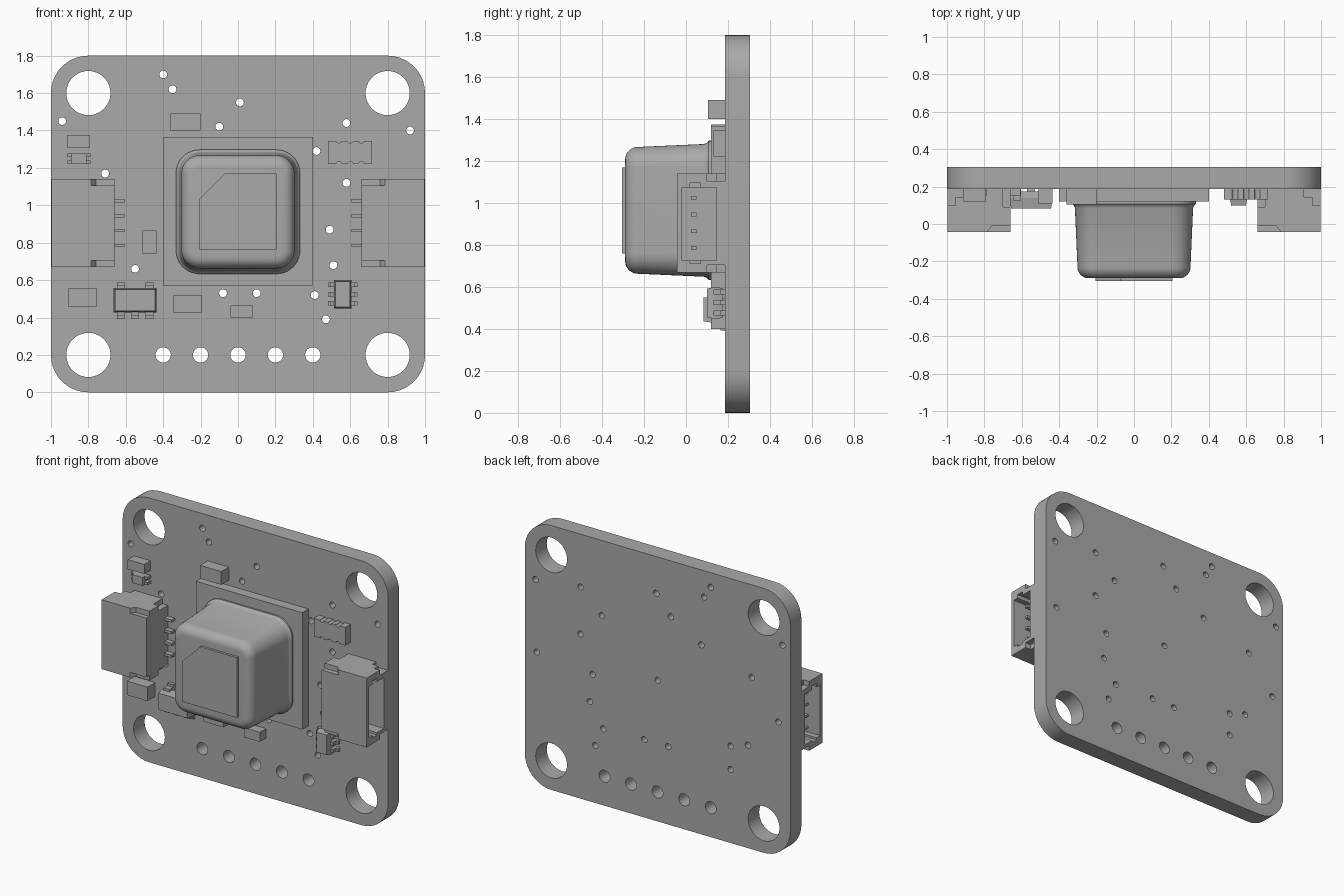
import bpy, bmesh, math
from mathutils import Vector

cube = bpy.data.objects.get("Cube")
if cube:
    bpy.data.objects.remove(cube, do_unlink=True)

grey = bpy.data.materials.new("plain grey")
grey.use_nodes = True
grey.diffuse_color = (0.4, 0.4, 0.4, 1)
grey.node_tree.nodes["Principled BSDF"].inputs["Base Color"].default_value = (0.4, 0.4, 0.4, 1)

BOARD = 0.187   # front face of the board
BACK = 0.306


def finish(name, bm, smooth=None):
    bmesh.ops.recalc_face_normals(bm, faces=bm.faces)
    mesh = bpy.data.meshes.new(name)
    bm.to_mesh(mesh)
    bm.free()
    mesh.materials.append(grey)
    obj = bpy.data.objects.new(name, mesh)
    bpy.context.collection.objects.link(obj)
    if smooth:
        shade(obj, smooth)
    return obj


def activate(obj):
    bpy.ops.object.select_all(action='DESELECT')
    obj.select_set(True)
    bpy.context.view_layer.objects.active = obj


def shade(obj, degrees):
    activate(obj)
    bpy.ops.object.shade_smooth_by_angle(angle=math.radians(degrees))


def loft(bm, rings):
    """Skin a stack of equal point rings and cap both ends."""
    loops = [[bm.verts.new(p) for p in ring] for ring in rings]
    for a, b in zip(loops, loops[1:]):
        for i in range(len(a)):
            j = (i + 1) % len(a)
            bm.faces.new((a[i], a[j], b[j], b[i]))
    bm.faces.new(loops[0])
    bm.faces.new(loops[-1])


def plate(name, pts, y0, y1):
    """Outline in x, z pushed along y."""
    bm = bmesh.new()
    loft(bm, [[(x, y, z) for x, z in pts] for y in (y0, y1)])
    return finish(name, bm)


def slab(name, pts, z0, z1):
    """Outline in x, y pushed along z."""
    bm = bmesh.new()
    loft(bm, [[(x, y, z) for x, y in pts] for z in (z0, z1)])
    return finish(name, bm)


def box(name, x0, x1, z0, z1, y0, y1=BOARD):
    return plate(name, [(x0, z0), (x1, z0), (x1, z1), (x0, z1)], y0, y1)


def rounded(cx, cz, hx, hz, r, steps=10):
    pts = []
    for k, (sx, sz) in enumerate([(1, 1), (-1, 1), (-1, -1), (1, -1)]):
        for i in range(steps + 1):
            a = math.pi / 2 * (k + i / steps)
            pts.append((cx + sx * (hx - r) + r * math.cos(a),
                        cz + sz * (hz - r) + r * math.sin(a)))
    return pts


def cut(obj, cutter):
    cutter.hide_render = True
    mod = obj.modifiers.new("cut", 'BOOLEAN')
    mod.operation = 'DIFFERENCE'
    mod.solver = 'EXACT'
    mod.object = cutter
    activate(obj)
    bpy.ops.object.modifier_apply(modifier=mod.name)
    bpy.data.objects.remove(cutter, do_unlink=True)


# Circuit board with mounting, header and via holes
board = plate("circuit_board", rounded(0, 0.9, 1, 0.9, 0.2), BOARD, BACK)
holes = [(sx * 0.8, z, 0.118, 40) for sx in (-1, 1) for z in (0.2, 1.6)]
holes += [(0.2 * i, 0.2, 0.041, 24) for i in range(-2, 3)]
vias = [(-.4, 1.7), (-.35, 1.62), (.01, 1.55), (-.1, 1.42), (-.94, 1.45), (.58, 1.44),
        (.92, 1.4), (.42, 1.29), (-.71, 1.17), (.58, 1.12), (.49, .87), (.51, .68),
        (-.55, .66), (-.08, .53), (.1, .53), (.41, .52), (.47, .39), (0, .96),
        (-.33, 1.29), (-.91, .92), (-.68, .7), (-.55, .5), (.91, .91)]
holes += [(x, z, 0.021, 14) for x, z in vias]
bm = bmesh.new()
for x, z, r, n in holes:
    ring = [(x + r * math.cos(math.tau * i / n), z + r * math.sin(math.tau * i / n)) for i in range(n)]
    loft(bm, [[(px, y, pz) for px, pz in ring] for y in (0.1, 0.4)])
cut(board, finish("hole_cutter", bm))
shade(board, 30)

# Sensor: square base, tapered can with rounded edges, raised window
MID = 0.965
box("sensor_base", -0.4, 0.4, 0.57, 1.365, 0.12)
profile = [(0.12, 0.332), (0.108, 0.332), (0.1, 0.322), (0.085, 0.316)]
for i in range(9):
    a = math.pi / 2 * i / 8
    profile.append((-0.23 - 0.06 * math.sin(a), 0.242 + 0.06 * math.cos(a)))
bm = bmesh.new()
loft(bm, [[(x, y, z) for x, z in rounded(0, MID, h, h, max(0.05, h - 0.205))] for y, h in profile])
finish("sensor_can", bm, 35)
w = 0.205
plate("sensor_window", [(-w, MID - w), (w, MID - w), (w, MID + w), (-w + 0.135, MID + w),
                        (-w, MID + w - 0.135)], -0.306, -0.28)

# Side connectors: open shell, stepped side ribs, contacts
for side, s in (("left", 1), ("right", -1)):
    shell = box(side + "_connector_shell", s * 0.66, s * 0.998, 0.704, 1.106, -0.042)
    cut(shell, box("cavity_cutter", s * 0.72, s * 1.1, 0.727, 1.073, -0.018, 0.145))
    cut(shell, box("key_cutter", s * 0.8, s * 1.1, 0.712, 1.098, 0.02, 0.07))
    rib = [(.998, -.042), (.785, -.042), (.76, -.01), (.66, -.01), (.66, .09), (.7, .09), (.7, BOARD),
           (.91, BOARD), (.91, .145), (.955, .145), (.955, .1), (.998, .1)]
    for label, z in (("lower", 0.669), ("upper", 1.106)):
        slab(side + "_connector_" + label + "_rib", [(s * x, y) for x, y in rib], z, z + 0.035)
    for i in range(4):
        z = 0.785 + 0.08 * i
        box(side + "_solder_pin", s * 0.607, s * 0.67, z - 0.009, z + 0.009, 0.152)
        box(side + "_contact_pin", s * 0.7, s * 0.94, z - 0.009, z + 0.009, 0.025, 0.05)

# Plain chip components
for x0, x1, z0, z1, y in [(-.36, -.2, 1.4, 1.49, .105), (-.915, -.79, 1.31, 1.375, .12),
                          (-.51, -.435, .74, .865, .11), (-.91, -.755, .46, .555, .105),
                          (-.345, -.195, .425, .52, .12), (-.04, .08, .4, .465, .12)]:
    box("chip", x0, x1, z0, z1, y)

# Small diode with corner leads
box("diode_body", -0.89, -0.81, 1.22, 1.277, 0.13)
for x in (-0.912, -0.812):
    for z in (1.222, 1.258):
        box("diode_lead", x, x + 0.024, z, z + 0.018, 0.15)

# Resistor array with scalloped long edges
lower, upper = [(0.48, 1.222)], [(0.48, 1.345)]
for i in range(3):
    cx = 0.54 + 0.06 * i
    for j in range(7):
        a = math.pi * j / 6
        dx, dz = -0.015 * math.cos(a), 0.012 * math.sin(a)
        lower.append((cx + dx, 1.222 + dz))
        upper.append((cx + dx, 1.345 - dz))
lower.append((0.717, 1.222))
upper.append((0.717, 1.345))
plate("resistor_array", lower + upper[::-1], 0.13, BOARD)


def package(name, x0, x1, z0, z1, y):
    """Moulded chip body whose front narrows slightly."""
    bm = bmesh.new()
    loft(bm, [[(a, yy, c) for a, c in ((x0 + d, z0 + d), (x1 - d, z0 + d), (x1 - d, z1 - d), (x0 + d, z1 - d))]
              for yy, d in ((0.175, 0.006), (0.14, 0), (y, 0.008))])
    finish(name, bm)


def lead(name, x0, x1, z0, z1):
    box(name, x0, x1, z0, z1, 0.165)


# Regulator with five leads
package("regulator_body", -0.665, -0.435, 0.428, 0.557, 0.083)
for x in (-0.625, -0.55, -0.475):
    lead("regulator_lead", x - 0.022, x + 0.022, 0.393, 0.44)
    box("regulator_lead_shoulder", x - 0.022, x + 0.022, 0.41, 0.44, 0.125)
for x in (-0.625, -0.475):
    lead("regulator_lead", x - 0.022, x + 0.022, 0.545, 0.588)
    box("regulator_lead_shoulder", x - 0.022, x + 0.022, 0.545, 0.572, 0.125)

# Six-lead chip
package("small_chip_body", 0.512, 0.606, 0.447, 0.6, 0.1)
for z in (0.475, 0.525, 0.575):
    lead("small_chip_lead", 0.48, 0.638, z - 0.012, z + 0.012)
    box("small_chip_lead_shoulder", 0.495, 0.623, z - 0.012, z + 0.012, 0.13)
